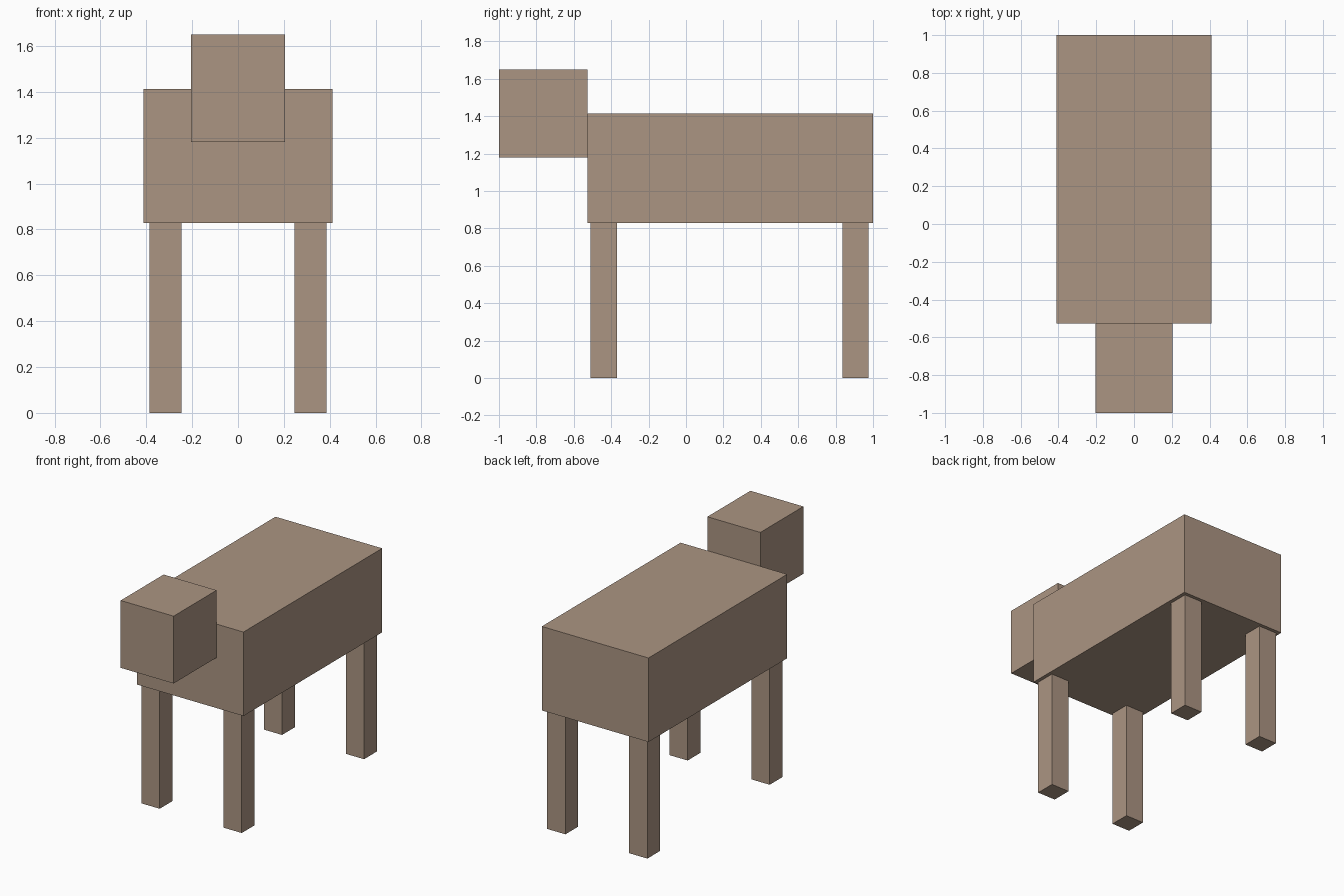
import bpy

if "Cube" in bpy.data.objects:
    bpy.data.objects.remove(bpy.data.objects["Cube"])

brown = bpy.data.materials.new("brown_hide")
brown.diffuse_color = (0.41, 0.30, 0.225, 1.0)
brown.use_nodes = True
brown.node_tree.nodes["Principled BSDF"].inputs["Base Color"].default_value = brown.diffuse_color


def box(name, x, y, z):
    """Box spanning the (min, max) pair given for each axis."""
    spans = (x, y, z)
    bpy.ops.mesh.primitive_cube_add(size=1, location=[(a + b) / 2 for a, b in spans])
    obj = bpy.context.object
    obj.name = name
    obj.scale = [b - a for a, b in spans]
    bpy.ops.object.transform_apply(location=False, rotation=False, scale=True)
    obj.data.materials.append(brown)
    return obj


# Body and head
box("body", (-0.411, 0.411), (-0.527, 1.0), (0.828, 1.413))
box("head", (-0.204, 0.204), (-1.0, -0.527), (1.18, 1.649))

# Four legs
LEG = 0.14
for end, y in (("front", -0.51), ("back", 0.836)):
    for side, x in (("left", 0.246), ("right", -0.246 - LEG)):
        box(f"{end}_{side}_leg", (x, x + LEG), (y, y + LEG), (0, 0.828))
